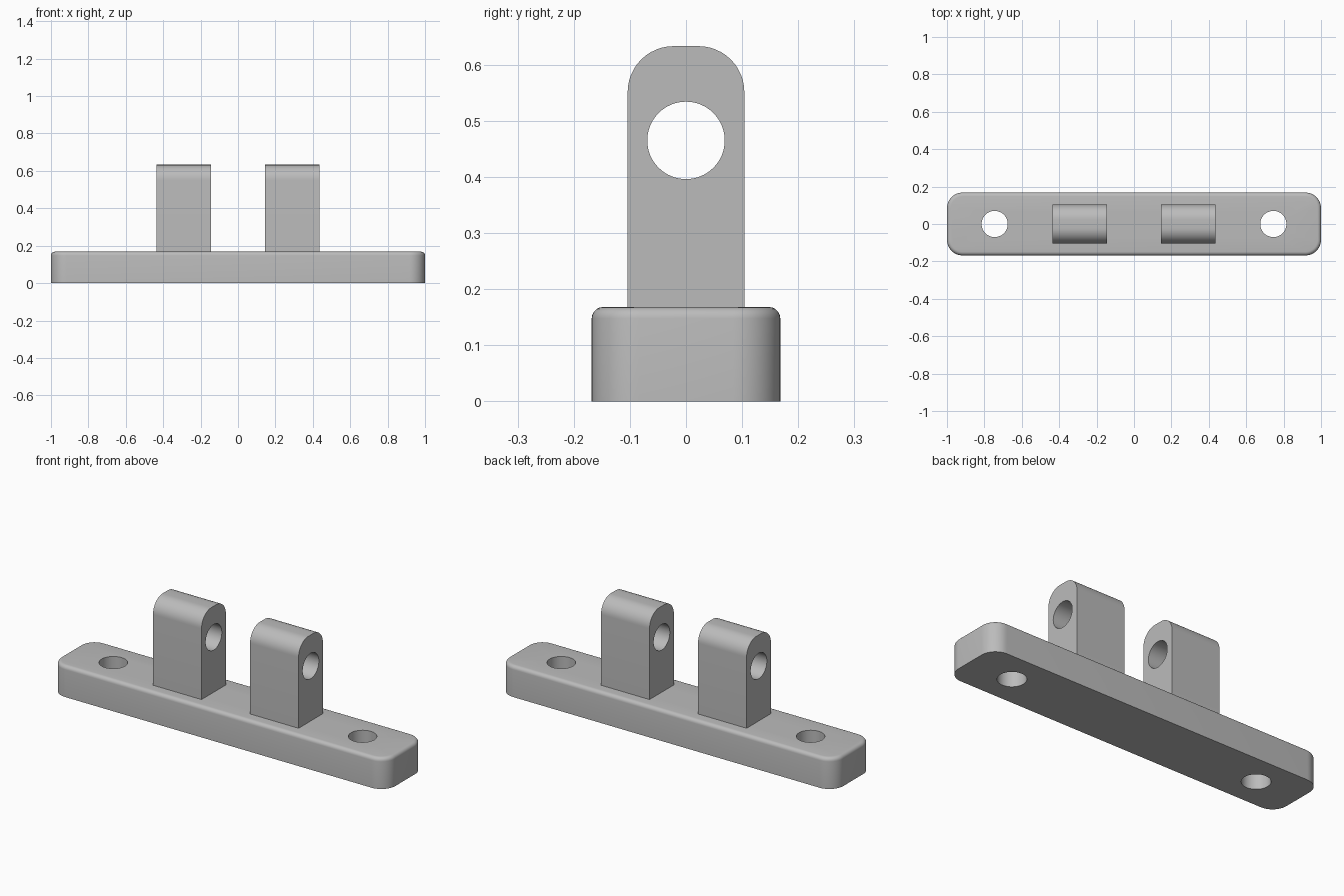
import bpy, bmesh
from math import sin, cos, pi, radians
from mathutils import Vector, Matrix

old = bpy.data.objects.get("Cube")
if old:
    bpy.data.objects.remove(old, do_unlink=True)

GREY = (0.5, 0.5, 0.5, 1)
mat = bpy.data.materials.new("plain grey")
mat.use_nodes = True
mat.diffuse_color = GREY
mat.node_tree.nodes["Principled BSDF"].inputs["Base Color"].default_value = GREY


def arc(cx, cy, r, start, steps=12):
    """Quarter circle of points, counter-clockwise from a start angle in degrees."""
    angles = [radians(start + 90 * i / steps) for i in range(steps + 1)]
    return [(cx + r * cos(a), cy + r * sin(a)) for a in angles]


def make_object(name, bm):
    bmesh.ops.recalc_face_normals(bm, faces=bm.faces)
    mesh = bpy.data.meshes.new(name)
    bm.to_mesh(mesh)
    bm.free()
    obj = bpy.data.objects.new(name, mesh)
    bpy.context.collection.objects.link(obj)
    mesh.materials.append(mat)
    return obj


def extrude_profile(points, offset):
    """Solid made by sweeping a closed outline along an offset."""
    bm = bmesh.new()
    face = bm.faces.new([bm.verts.new(p) for p in points])
    out = bmesh.ops.extrude_face_region(bm, geom=[face], use_keep_orig=True)
    moved = [g for g in out["geom"] if isinstance(g, bmesh.types.BMVert)]
    bmesh.ops.translate(bm, verts=moved, vec=offset)
    return bm


def drill(obj, centre, radius, axis):
    """Cut a round through-hole along the X or Z axis."""
    bm = bmesh.new()
    bmesh.ops.create_cone(bm, cap_ends=True, segments=64, radius1=radius,
                          radius2=radius, depth=1)
    if axis == "X":
        bmesh.ops.rotate(bm, verts=bm.verts, matrix=Matrix.Rotation(pi / 2, 3, "Y"))
    bmesh.ops.translate(bm, verts=bm.verts, vec=centre)
    cutter = make_object("hole_cutter", bm)
    cutter.hide_render = True
    mod = obj.modifiers.new("hole", "BOOLEAN")
    mod.operation, mod.solver, mod.object = "DIFFERENCE", "EXACT", cutter
    select(obj)
    bpy.ops.object.modifier_apply(modifier=mod.name)
    bpy.data.objects.remove(cutter, do_unlink=True)


def select(obj):
    bpy.ops.object.select_all(action="DESELECT")
    obj.select_set(True)
    bpy.context.view_layer.objects.active = obj


def smooth(obj):
    select(obj)
    bpy.ops.object.shade_smooth_by_angle(angle=radians(35))


# Base plate: rounded corners, softened top rim, flat underside
HALF_Y, BASE_H, CORNER = 0.168, 0.168, 0.084
cx, cy = 1 - CORNER, HALF_Y - CORNER
outline = (arc(cx, cy, CORNER, 0) + arc(-cx, cy, CORNER, 90)
           + arc(-cx, -cy, CORNER, 180) + arc(cx, -cy, CORNER, 270))
bm = extrude_profile([(x, y, 0) for x, y in outline], Vector((0, 0, BASE_H)))
rim = [e for e in bm.edges if all(v.co.z > BASE_H - 0.001 for v in e.verts)]
bmesh.ops.bevel(bm, geom=rim, offset=0.02, segments=5, profile=0.5, affect="EDGES")
base = make_object("base_plate", bm)
for side in (-1, 1):
    drill(base, (side * 0.745, 0, 0.1), 0.07, "Z")
smooth(base)

# Pair of upright lugs with rounded tops and a shared pin bore
LUG_Y, LUG_TOP, ROUND = 0.104, 0.633, 0.082
ly, lz = LUG_Y - ROUND, LUG_TOP - ROUND
profile = ([(-LUG_Y, BASE_H - 0.01), (LUG_Y, BASE_H - 0.01)]
           + arc(ly, lz, ROUND, 0) + arc(-ly, lz, ROUND, 90))
for name, x0 in (("right_lug", -0.435), ("left_lug", 0.145)):
    bm = extrude_profile([(x0, y, z) for y, z in profile], Vector((0.29, 0, 0)))
    lug = make_object(name, bm)
    drill(lug, (x0 + 0.145, 0, 0.465), 0.069, "X")
    smooth(lug)
